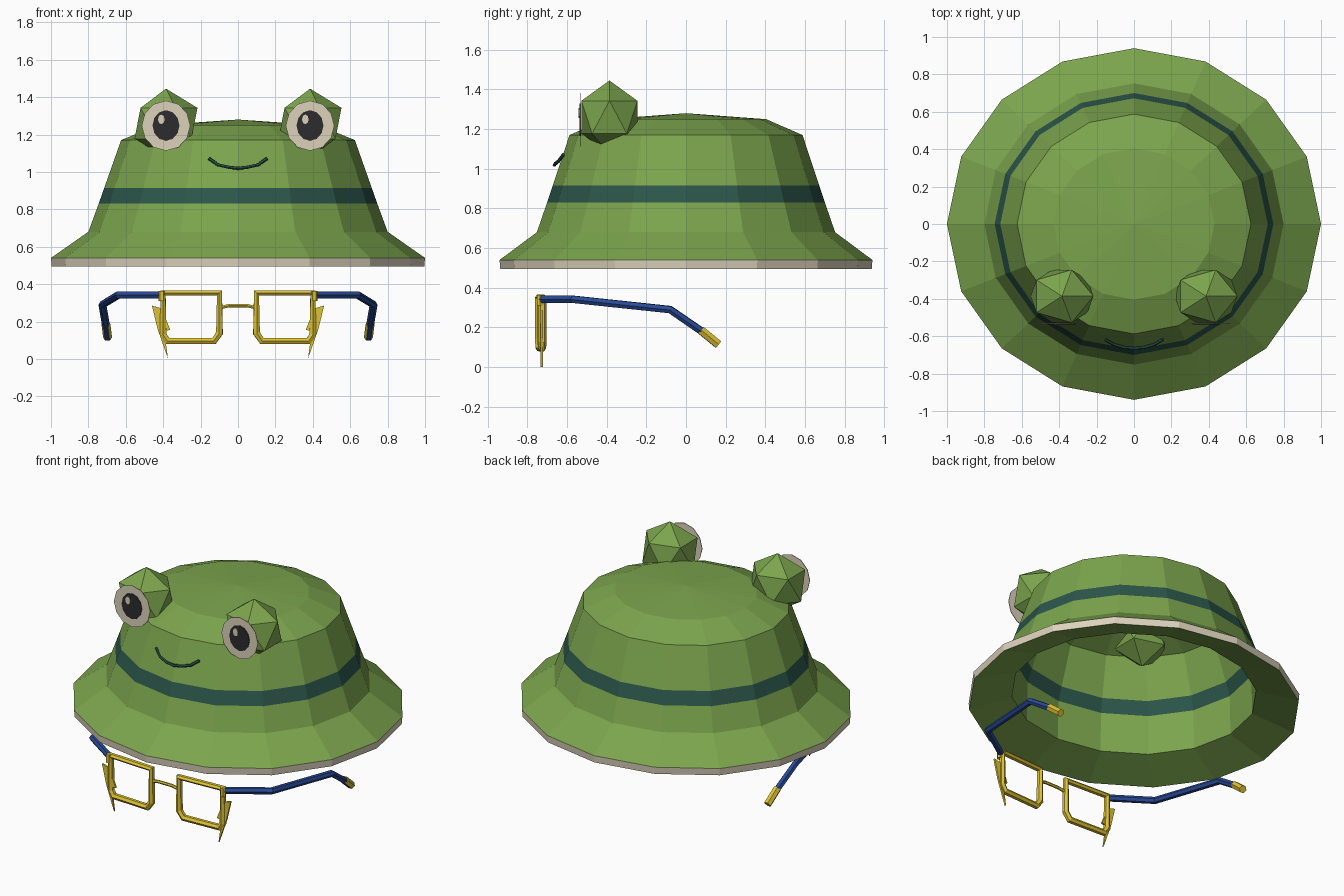
import bpy, bmesh, math
from mathutils import Matrix, Vector

if "Cube" in bpy.data.objects:
    bpy.data.objects.remove(bpy.data.objects["Cube"])


def material(name, rgb):
    m = bpy.data.materials.new(name)
    m.diffuse_color = (*rgb, 1)
    m.use_nodes = True
    m.node_tree.nodes["Principled BSDF"].inputs["Base Color"].default_value = m.diffuse_color
    return m


GREEN = material("leaf_green", (0.20, 0.375, 0.075))
TEAL = material("dark_teal", (0.025, 0.094, 0.070))
CREAM = material("cream", (0.72, 0.65, 0.50))
BLACK = material("soft_black", (0.025, 0.025, 0.028))
YELLOW = material("yellow", (0.74, 0.55, 0.035))
BLUE = material("navy_blue", (0.022, 0.07, 0.31))


def finish(name, bm, mats):
    bm.normal_update()
    me = bpy.data.meshes.new(name)
    bm.to_mesh(me)
    bm.free()
    for m in mats:
        me.materials.append(m)
    ob = bpy.data.objects.new(name, me)
    bpy.context.collection.objects.link(ob)
    return ob


def tube(name, pts, radius, mats, cyclic=False, under=False):
    """Faceted tube along a polyline; under=True gives the lower front side the second colour."""
    cu = bpy.data.curves.new(name, 'CURVE')
    cu.dimensions = '3D'
    cu.bevel_depth = radius
    cu.bevel_resolution = 1
    cu.use_fill_caps = True
    sp = cu.splines.new('POLY')
    sp.points.add(len(pts) - 1)
    for p, co in zip(sp.points, pts):
        p.co = (*co, 1)
    sp.use_cyclic_u = cyclic
    tmp = bpy.data.objects.new(name + "_path", cu)
    bpy.context.collection.objects.link(tmp)
    bpy.context.view_layer.update()
    dg = bpy.context.evaluated_depsgraph_get()
    me = bpy.data.meshes.new_from_object(tmp.evaluated_get(dg))
    bpy.data.objects.remove(tmp)
    bm = bmesh.new()
    bm.from_mesh(me)
    bmesh.ops.remove_doubles(bm, verts=bm.verts[:], dist=0.0002)
    bmesh.ops.recalc_face_normals(bm, faces=bm.faces[:])
    bm.normal_update()
    down = Vector((0, -0.66, -0.75))
    for f in bm.faces:
        f.smooth = False
        f.material_index = 1 if under and f.normal.dot(down) > 0.6 else 0
    return finish(name, bm, mats)


def disc(name, x, y, z, rx, rz, mat, sides=12):
    """Flat elliptical plate facing the front."""
    bm = bmesh.new()
    bmesh.ops.create_cone(bm, cap_ends=True, segments=sides,
                          radius1=1, radius2=1, depth=0.004)
    mtx = (Matrix.Translation((x, y, z)) @ Matrix.Diagonal((rx, 1, rz, 1))
           @ Matrix.Rotation(math.pi / 2, 4, 'X'))
    bmesh.ops.transform(bm, matrix=mtx, verts=bm.verts[:])
    return finish(name, bm, [mat])


# Bucket hat: (radius, height, colour of the strip that follows)
# runs from the outer crown centre over the brim edge to the inner lining
profile = [(0, 1.28, 0), (0.43, 1.25, 0), (0.625, 1.17, 0), (0.715, 0.915, 1),
           (0.745, 0.83, 0), (0.80, 0.68, 0), (1.0, 0.54, 2), (0.996, 0.495, 0),
           (0.738, 0.575, 0), (0.732, 0.83, 1), (0.702, 0.915, 0),
           (0.614, 1.16, 0), (0.424, 1.237, 0), (0, 1.267, 0)]
SIDES = 16
bm = bmesh.new()
rings = []
for r, z, _ in profile:
    if r == 0:
        rings.append([bm.verts.new((0, 0, z))] * SIDES)
    else:
        rings.append([bm.verts.new((r * math.cos(2 * math.pi * i / SIDES),
                                    0.94 * r * math.sin(2 * math.pi * i / SIDES), z))
                      for i in range(SIDES)])
for a, b, row in zip(rings, rings[1:], profile):
    for i in range(SIDES):
        j = (i + 1) % SIDES
        quad = list(dict.fromkeys((a[i], b[i], b[j], a[j])))
        bm.faces.new(quad).material_index = row[2]
bmesh.ops.recalc_face_normals(bm, faces=bm.faces[:])
finish("bucket_hat", bm, [GREEN, TEAL, CREAM])

# Eyes: faceted bulbs with flat white, pupil and glint plates
for side, x in (("left", -0.385), ("right", 0.385)):
    bm = bmesh.new()
    bmesh.ops.create_icosphere(bm, subdivisions=1, radius=1)
    mtx = (Matrix.Translation((x, -0.386, 1.26))
           @ Matrix.Diagonal((0.188, 0.166, 0.185, 1)))
    bmesh.ops.transform(bm, matrix=mtx, verts=bm.verts[:])
    finish(side + "_eye_bulb", bm, [GREEN])
    disc(side + "_eye_white", x, -0.531, 1.247, 0.130, 0.134, CREAM)
    disc(side + "_pupil", x, -0.535, 1.248, 0.072, 0.082, BLACK)
    disc(side + "_glint", x - 0.025, -0.539, 1.281, 0.018, 0.026, CREAM, 8)

# Smile
half = [(0.155, -0.617, 1.072), (0.108, -0.643, 1.038), (0.05, -0.660, 1.025)]
smile = [(-x, y, z) for x, y, z in half] + [(0, -0.663, 1.019)] + half[::-1]
tube("smile", smile, 0.009, [TEAL])

# Glasses: both halves from one set of points
lens = [(0.099, -0.740, 0.352), (0.400, -0.724, 0.352), (0.400, -0.724, 0.130),
        (0.378, -0.726, 0.096), (0.128, -0.738, 0.096), (0.099, -0.740, 0.138)]
temple = [(0.405, -0.728, 0.342), (0.64, -0.57, 0.342), (0.725, -0.08, 0.29),
          (0.706, 0.08, 0.18)]
tip = [(0.706, 0.075, 0.186), (0.697, 0.163, 0.114)]
bolt = [(0.460, 0.285), (0.408, 0.270), (0.362, 0.155), (0.395, 0.150),
        (0.374, 0.0), (0.430, 0.160)]
for side, s in (("left", -1), ("right", 1)):
    def flip(pts):
        return [(s * x, y, z) for x, y, z in pts]
    tube(side + "_lens_frame", flip(lens), 0.021, [YELLOW], cyclic=True)
    tube(side + "_temple", flip(temple), 0.021, [BLUE])
    tube(side + "_temple_tip", flip(tip), 0.024, [YELLOW, BLUE], under=True)
    # hinge knuckle
    tube(side + "_hinge", flip([(0.408, -0.735, 0.31), (0.408, -0.735, 0.364)]),
         0.018, [YELLOW])
    # zigzag side ornament
    bm = bmesh.new()
    face = bm.faces.new([bm.verts.new((s * x, -0.733, z)) for x, z in bolt])
    ext = bmesh.ops.extrude_face_region(bm, geom=[face])
    new = [v for v in ext["geom"] if isinstance(v, bmesh.types.BMVert)]
    bmesh.ops.translate(bm, verts=new, vec=Vector((0, 0.012, 0)))
    bmesh.ops.recalc_face_normals(bm, faces=bm.faces[:])
    finish(side + "_bolt_ornament", bm, [YELLOW])

# Nose bridge
tube("nose_bridge", [(-0.10, -0.74, 0.272), (-0.05, -0.745, 0.285),
                     (0.05, -0.745, 0.285), (0.10, -0.74, 0.272)], 0.010, [YELLOW])
